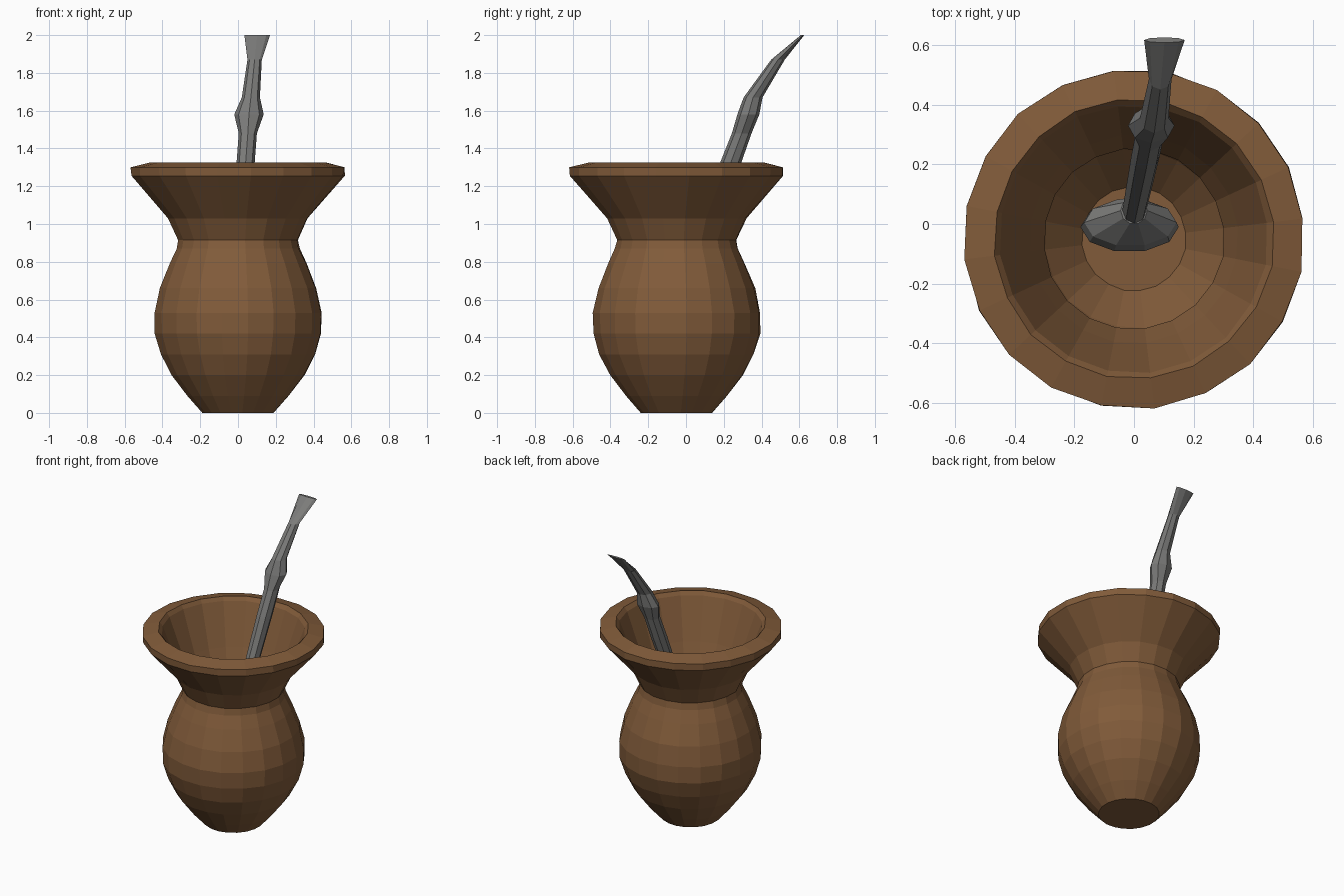
import bpy
import bmesh
import math
import random

random.seed(4)
cube = bpy.data.objects.get("Cube")
if cube:
    bpy.data.objects.remove(cube, do_unlink=True)


def material(name, colour):
    mat = bpy.data.materials.new(name)
    mat.use_nodes = True
    mat.diffuse_color = (*colour, 1)
    mat.node_tree.nodes["Principled BSDF"].inputs["Base Color"].default_value = (*colour, 1)
    return mat


brown = material("brown gourd", (0.22, 0.105, 0.042))
steel = material("grey metal", (0.2, 0.2, 0.195))


def loft(name, rings, sides, mat, turn=0.0, jitter=0.0):
    """Skin a stack of ellipses (x, y, z, radius x, radius y), capped at both ends."""
    bm = bmesh.new()
    loops = []
    for x, y, z, rx, ry in rings:
        loop = []
        for i in range(sides):
            a = 2 * math.pi * i / sides + turn
            k = 1 + random.uniform(-jitter, jitter)
            loop.append(bm.verts.new((x + rx * k * math.cos(a), y + ry * k * math.sin(a), z)))
        loops.append(loop)
    for low, high in zip(loops, loops[1:]):
        for i in range(sides):
            j = (i + 1) % sides
            bm.faces.new((low[i], low[j], high[j], high[i]))
    bm.faces.new(loops[0])
    bm.faces.new(loops[-1])
    bmesh.ops.recalc_face_normals(bm, faces=bm.faces)
    mesh = bpy.data.meshes.new(name)
    bm.to_mesh(mesh)
    bm.free()
    mesh.materials.append(mat)
    obj = bpy.data.objects.new(name, mesh)
    bpy.context.collection.objects.link(obj)
    return obj


# Gourd cup: outer wall upward, over the rim, then inner wall down to the floor
outer = [(0.19, 0), (0.27, 0.09), (0.355, 0.2), (0.412, 0.31), (0.445, 0.42),
         (0.447, 0.53), (0.418, 0.66), (0.365, 0.79), (0.328, 0.87), (0.318, 0.915),
         (0.372, 1.03), (0.57, 1.255), (0.57, 1.3), (0.47, 1.325)]
inner = [(0.45, 1.3), (0.35, 1.03), (0.303, 0.915), (0.345, 0.79), (0.4, 0.66),
         (0.428, 0.5), (0.39, 0.31), (0.3, 0.16), (0.175, 0.02)]
cup_rings = [(0, -0.05, z, r, r) for r, z in outer + inner]
loft("gourd_cup", cup_rings, 20, brown, turn=0.12, jitter=0.006)

# Drinking straw: flared mouthpiece, bent tube and a knot
straw_rings = [(0, 0.04, 0.79, 0.04, 0.045), (0.04, 0.235, 1.32, 0.048, 0.056),
               (0.052, 0.295, 1.48, 0.048, 0.052), (0.058, 0.33, 1.58, 0.078, 0.058),
               (0.068, 0.355, 1.67, 0.048, 0.05), (0.088, 0.487, 1.87, 0.038, 0.036),
               (0.102, 0.617, 2.0, 0.068, 0.009)]
loft("straw_tube", straw_rings, 8, steel)

# Flattened filter bulb at the foot of the straw
bulb_rings = [(-0.02, -0.07, 0.42, 0.03, 0.02), (-0.018, -0.04, 0.54, 0.12, 0.05),
              (-0.015, -0.01, 0.67, 0.165, 0.085), (-0.012, 0.005, 0.72, 0.155, 0.08),
              (0, 0.045, 0.81, 0.045, 0.045)]
loft("filter_bulb", bulb_rings, 10, steel)
